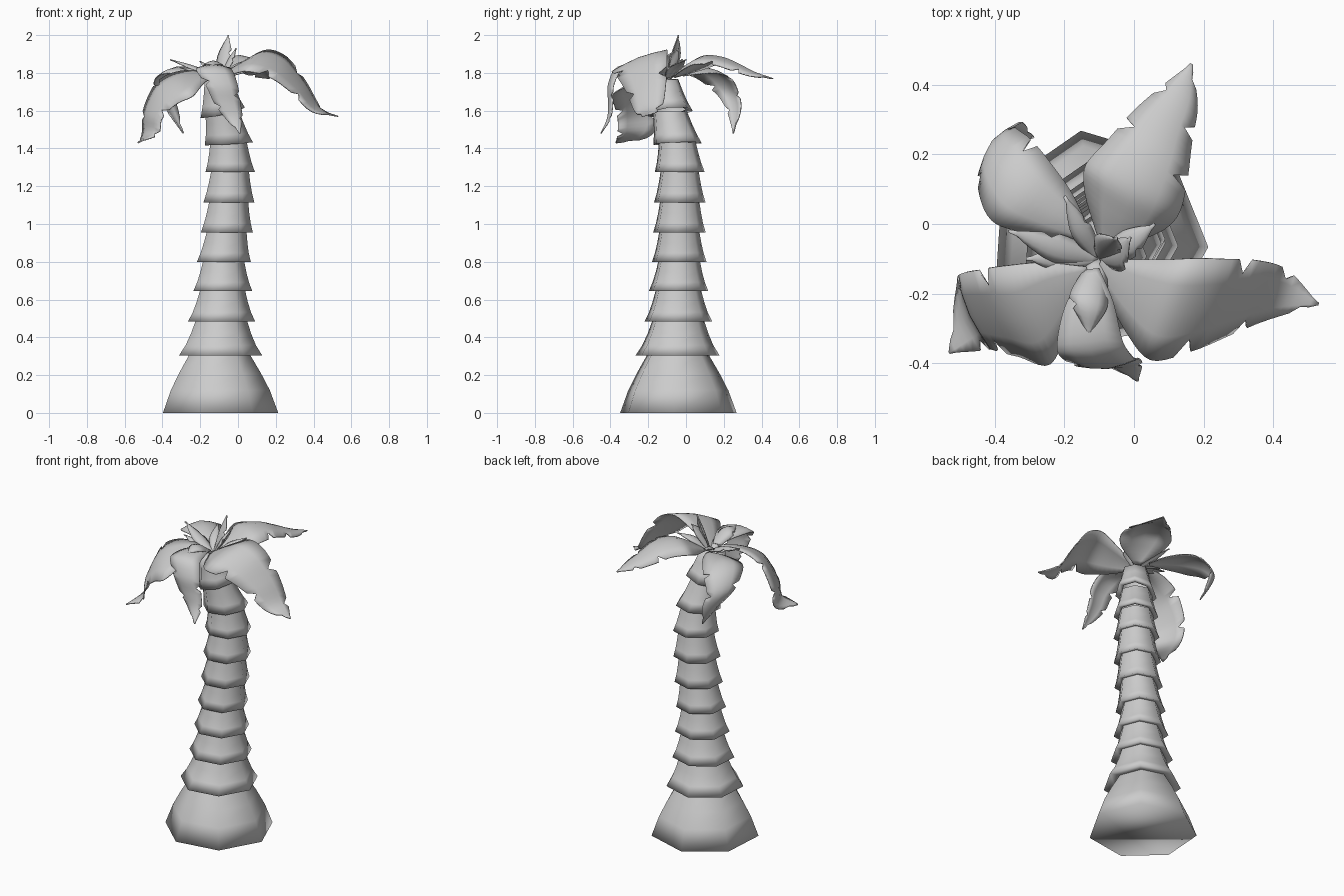
import bpy, bmesh, math
from mathutils import Vector

cube = bpy.data.objects.get("Cube")
if cube:
    bpy.data.objects.remove(cube, do_unlink=True)

GREY = (0.6, 0.6, 0.6, 1.0)
grey = bpy.data.materials.new("plain grey")
grey.use_nodes = True
grey.diffuse_color = GREY
grey.node_tree.nodes["Principled BSDF"].inputs["Base Color"].default_value = GREY

SIDES = 7
TURN = math.radians(99)


def finish(name, bm):
    """Turn a bmesh into a fully smooth shaded object."""
    mesh = bpy.data.meshes.new(name)
    bm.to_mesh(mesh)
    bm.free()
    mesh.materials.append(grey)
    mesh.shade_smooth()
    obj = bpy.data.objects.new(name, mesh)
    bpy.context.collection.objects.link(obj)
    return obj


def lathe(name, rings, cap_start=False, cap_end=False):
    """Skin a stack of seven-sided rings: (centre, radius, slope)."""
    bm = bmesh.new()
    loops = []
    for centre, radius, slope in rings:
        loop = []
        for i in range(SIDES):
            a = TURN + math.tau * i / SIDES
            dx, dy = radius * math.cos(a), radius * math.sin(a)
            loop.append(bm.verts.new(centre + Vector((dx, dy, slope * (dx + dy / 2)))))
        loops.append(loop)
    for low, high in zip(loops, loops[1:]):
        for i in range(SIDES):
            j = (i + 1) % SIDES
            bm.faces.new((low[i], low[j], high[j], high[i]))
    if cap_start:
        bm.faces.new(loops[0][::-1])
    if cap_end:
        bm.faces.new(loops[-1])
    return finish(name, bm)


# Swollen trunk base
foot = Vector((-0.103, -0.045, 0))
lathe("trunk_base", [(foot + Vector((0, 0, z)), r, 0) for z, r in
      ((0, 0.317), (0.12, 0.272), (0.21, 0.225), (0.32, 0.16))], cap_start=True)

# Overlapping flared trunk segments: hem x, y, z and hem radius
hems = [(-0.1, -0.048, 0.305, 0.228), (-0.093, -0.043, 0.485, 0.184),
        (-0.086, -0.042, 0.645, 0.162), (-0.08, -0.038, 0.8, 0.148),
        (-0.064, -0.037, 0.955, 0.143), (-0.053, -0.035, 1.115, 0.14),
        (-0.046, -0.035, 1.275, 0.136), (-0.053, -0.047, 1.425, 0.132),
        (-0.085, -0.085, 1.59, 0.122), (-0.105, -0.115, 1.76, 0.1)]
for k, (here, above) in enumerate(zip(hems, hems[1:])):
    start, end = Vector(here[:3]), Vector(above[:3])
    hem = here[3]
    neck = above[3] * 0.76
    slope = (0.22 if k == 8 else 0.06 if k == 7 else 0)
    rings = [(start + Vector((0, 0, 0.01)), hem * 0.7, slope), (start, hem, slope)]
    for t, f in ((0.3, 0.6), (0.65, 0.28), (1.04, 0)):
        rings.append((start.lerp(end, t), neck + (hem - neck) * f, slope * (1 - t)))
    lathe(f"trunk_segment_{k + 1}", rings, cap_end=(k == 8))


def spline(keys, steps):
    """Smooth path through the keys, with width as fourth value."""
    keys = [Vector(k) for k in keys]
    pts = [2 * keys[0] - keys[1]] + keys + [2 * keys[-1] - keys[-2]]
    out = []
    for a, b, c, d in zip(pts, pts[1:], pts[2:], pts[3:]):
        for s in range(steps):
            t = s / steps
            out.append(0.5 * (2 * b + (c - a) * t + (2 * a - 5 * b + 4 * c - d) * t ** 2
                              + (3 * b - a - 3 * c + d) * t ** 3))
    return out + [keys[-1]]


def frond(name, keys, roll=0, end_roll=0, sag=0.3, steps=5):
    """Arched thin leaf with a raised midrib and torn edges, rolled along its length."""
    path = spline(keys, steps)
    last = len(path) - 1
    chord = Vector(keys[len(keys) // 2][:3]) - Vector(keys[0][:3])
    left = Vector((-chord.y, chord.x, 0)).normalized()
    bm = bmesh.new()
    rows = []
    for i, p in enumerate(path):
        # Keep the first roll up to the middle, then ease to the last one
        blend = max(0, 2 * i / last - 1)
        angle = math.radians(roll + (end_roll - roll) * blend)
        side = left * math.cos(angle) + Vector((0, 0, math.sin(angle)))
        tangent = (path[min(i + 1, last)] - path[max(i - 1, 0)]).to_3d().normalized()
        normal = tangent.cross(side).normalized()
        width = max(p.w, 0.003)
        row = []
        for u in (-1, -0.5, 0, 0.5, 1):
            # Tears alternate between the two edges
            torn = abs(u) == 1 and i > last * 0.4 and (i + (3 if u > 0 else 0)) % 7 == 0
            v = u * (0.65 if torn else 1)
            lift = -sag * abs(v) ** 1.5 * width
            row.append(bm.verts.new(p.to_3d() + side * v * width + normal * lift))
        rows.append(row)
    for a, b in zip(rows, rows[1:]):
        for j in range(4):
            bm.faces.new((a[j], a[j + 1], b[j + 1], b[j]))
    bm.normal_update()
    if sum(f.normal.z * f.calc_area() for f in bm.faces) < 0:
        bmesh.ops.reverse_faces(bm, faces=bm.faces[:])
    obj = finish(name, bm)
    skin = obj.modifiers.new("leaf thickness", 'SOLIDIFY')
    skin.thickness = 0.006
    skin.offset = 0
    return obj


# Five large fronds: spine x, y, z and half width
frond("frond_left", [
    (-0.1, -0.12, 1.78, 0.02), (0, -0.2, 1.84, 0.11), (0.1, -0.25, 1.88, 0.165),
    (0.22, -0.24, 1.84, 0.15), (0.33, -0.215, 1.73, 0.115), (0.42, -0.205, 1.61, 0.075),
    (0.53, -0.23, 1.57, 0)], roll=20, end_roll=0, sag=0.1)
frond("frond_front_right", [
    (-0.13, -0.14, 1.79, 0.02), (-0.22, -0.2, 1.79, 0.1), (-0.31, -0.27, 1.75, 0.165),
    (-0.4, -0.265, 1.69, 0.145), (-0.465, -0.26, 1.58, 0.12), (-0.475, -0.275, 1.48, 0.1),
    (-0.53, -0.37, 1.43, 0)], roll=-20, end_roll=10, sag=0.12)
frond("frond_back_right", [
    (-0.14, -0.03, 1.79, 0.02), (-0.23, 0.03, 1.82, 0.08), (-0.325, 0.095, 1.83, 0.118),
    (-0.385, 0.17, 1.79, 0.112), (-0.41, 0.23, 1.7, 0.08), (-0.36, 0.26, 1.6, 0.05),
    (-0.29, 0.25, 1.48, 0)])
frond("frond_back_left", [
    (-0.08, -0.07, 1.78, 0.02), (-0.035, 0.02, 1.85, 0.125), (-0.005, 0.1, 1.89, 0.15),
    (0.045, 0.2, 1.88, 0.125), (0.085, 0.29, 1.84, 0.095), (0.13, 0.37, 1.8, 0.06),
    (0.165, 0.46, 1.77, 0)])
frond("frond_front", [
    (-0.12, -0.13, 1.8, 0.02), (-0.13, -0.23, 1.84, 0.07), (-0.125, -0.36, 1.83, 0.095),
    (-0.085, -0.41, 1.74, 0.085), (-0.055, -0.41, 1.64, 0.07), (-0.02, -0.415, 1.56, 0.045),
    (0.01, -0.45, 1.48, 0)], sag=0.2)

# Small young leaves around the crown: middle point, tip, half width
heart = Vector((-0.1, -0.1, 1.77))
young = [((-0.08, -0.07, 1.89), (-0.05, -0.04, 2.0), 0.045),
         ((-0.05, -0.09, 1.87), (-0.01, -0.04, 1.93), 0.045),
         ((-0.22, -0.07, 1.83), (-0.36, -0.02, 1.87), 0.04),
         ((-0.21, -0.1, 1.81), (-0.31, -0.1, 1.83), 0.035),
         ((-0.15, -0.02, 1.83), (-0.2, 0.08, 1.86), 0.03),
         ((-0.13, -0.22, 1.86), (-0.13, -0.32, 1.84), 0.055),
         ((-0.02, -0.06, 1.84), (0.06, 0, 1.87), 0.04)]
for k, (mid, tip, half) in enumerate(young):
    frond(f"young_leaf_{k + 1}",
          [(*heart, half * 0.4), (*mid, half), (*tip, 0)], sag=0.4, steps=6)
